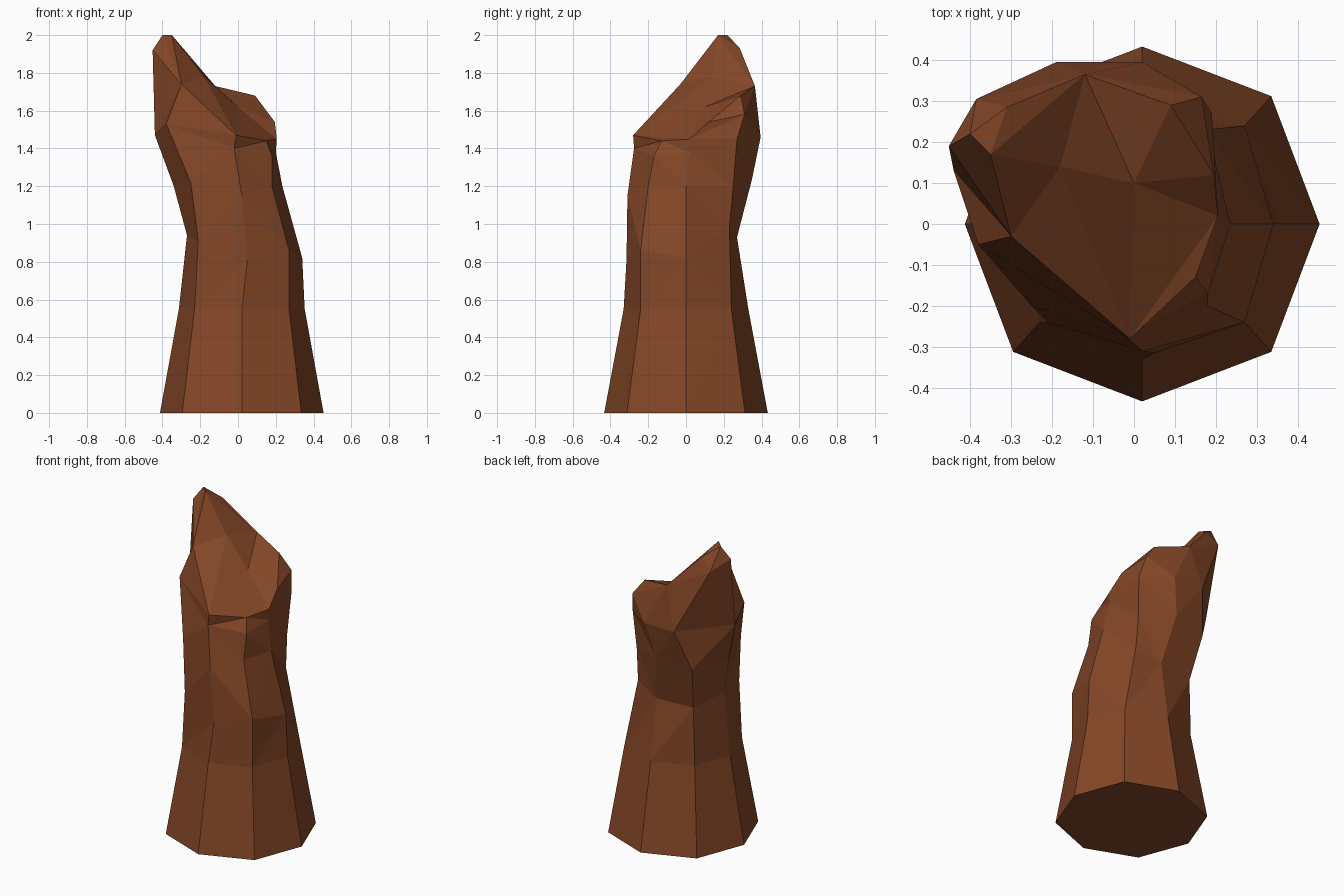
import bpy, bmesh

if "Cube" in bpy.data.objects:
    bpy.data.objects.remove(bpy.data.objects["Cube"])

# bark-brown material
brown = bpy.data.materials.new("bark brown")
brown.diffuse_color = (0.23, 0.062, 0.02, 1)
brown.use_nodes = True
brown.node_tree.nodes["Principled BSDF"].inputs["Base Color"].default_value = brown.diffuse_color

bm = bmesh.new()


def ring(points):
    return [bm.verts.new(p) for p in points]


def octagon(cx, r_x, r_y, diag_x, diag_y, z):
    d = [(r_x, 0), (diag_x, diag_y), (0, r_y), (-diag_x, diag_y),
         (-r_x, 0), (-diag_x, -diag_y), (0, -r_y), (diag_x, -diag_y)]
    return ring([(cx + x, y, z) for x, y in d])


# trunk cross-sections, counter-clockwise from +x
rings = [
    octagon(0.02, 0.433, 0.433, 0.315, 0.312, 0),
    octagon(0.02, 0.333, 0.33, 0.25, 0.24, 0.55),
    ring([(.34, 0, .82), (.18, .23, .99), (.02, .27, .93), (-.22, .24, .92),
          (-.27, 0, .94), (-.21, -.24, .91), (.05, -.315, .81), (.27, -.24, .86)]),
    ring([(.235, 0, 1.2), (.175, .25, 1.2), (-.03, .35, 1.24), (-.26, .31, 1.2),
          (-.34, .05, 1.2), (-.25, -.2, 1.22), (.02, -.31, 1.15), (.18, -.2, 1.2)]),
    ring([(.2, .02, 1.38), (.19, .27, 1.45), (.02, .395, 1.46), (-.19, .395, 1.46),
          (-.44, .13, 1.47), (-.38, -.05, 1.53), (-.02, -.275, 1.4), (.18, -.17, 1.36)]),
    # broken rim
    ring([(.205, .02, 1.45), (.165, .31, 1.58), (-.12, .365, 1.73), (-.385, .305, 1.86),
          (-.452, .19, 1.92), (-.3, -.03, 1.74), (-.01, -.28, 1.47), (.15, -.13, 1.44)]),
]
bm.faces.new(rings[0][::-1])
for a, b in zip(rings, rings[1:]):
    for i in range(8):
        j = (i + 1) % 8
        bm.faces.new((a[i], a[j], b[j], b[i]))

# slanted broken top: blunt splinter tip, sloping middle, back-right shoulder
E, NE, N, NW, W, SW, S, SE = rings[-1]
tip, tip2, tip3, slope, mid, ridge, side = ring([
    (-.4, .22, 2.0), (-.35, .17, 2.0), (-.31, .285, 1.93), (-.18, .14, 1.78),
    (0, .1, 1.62), (.09, .29, 1.68), (.195, .12, 1.54)])
for f in [(E, NE, side), (NE, ridge, side), (NE, N, ridge), (N, tip2, slope),
          (N, NW, tip3), (NW, tip, tip3), (tip3, tip, tip2), (N, tip3, tip2),
          (NW, W, tip), (W, SW, tip), (SW, tip2, tip),
          (SW, slope, tip2), (SW, S, slope), (S, mid, slope), (S, E, mid), (S, SE, E),
          (E, side, mid), (side, ridge, mid), (ridge, N, mid), (N, slope, mid)]:
    bm.faces.new(f)

bmesh.ops.triangulate(bm, faces=[f for f in bm.faces if len(f.verts) == 4])
bmesh.ops.recalc_face_normals(bm, faces=bm.faces)
mesh = bpy.data.meshes.new("broken_trunk")
bm.to_mesh(mesh)
bm.free()
mesh.materials.append(brown)
bpy.context.collection.objects.link(bpy.data.objects.new("broken_trunk", mesh))
